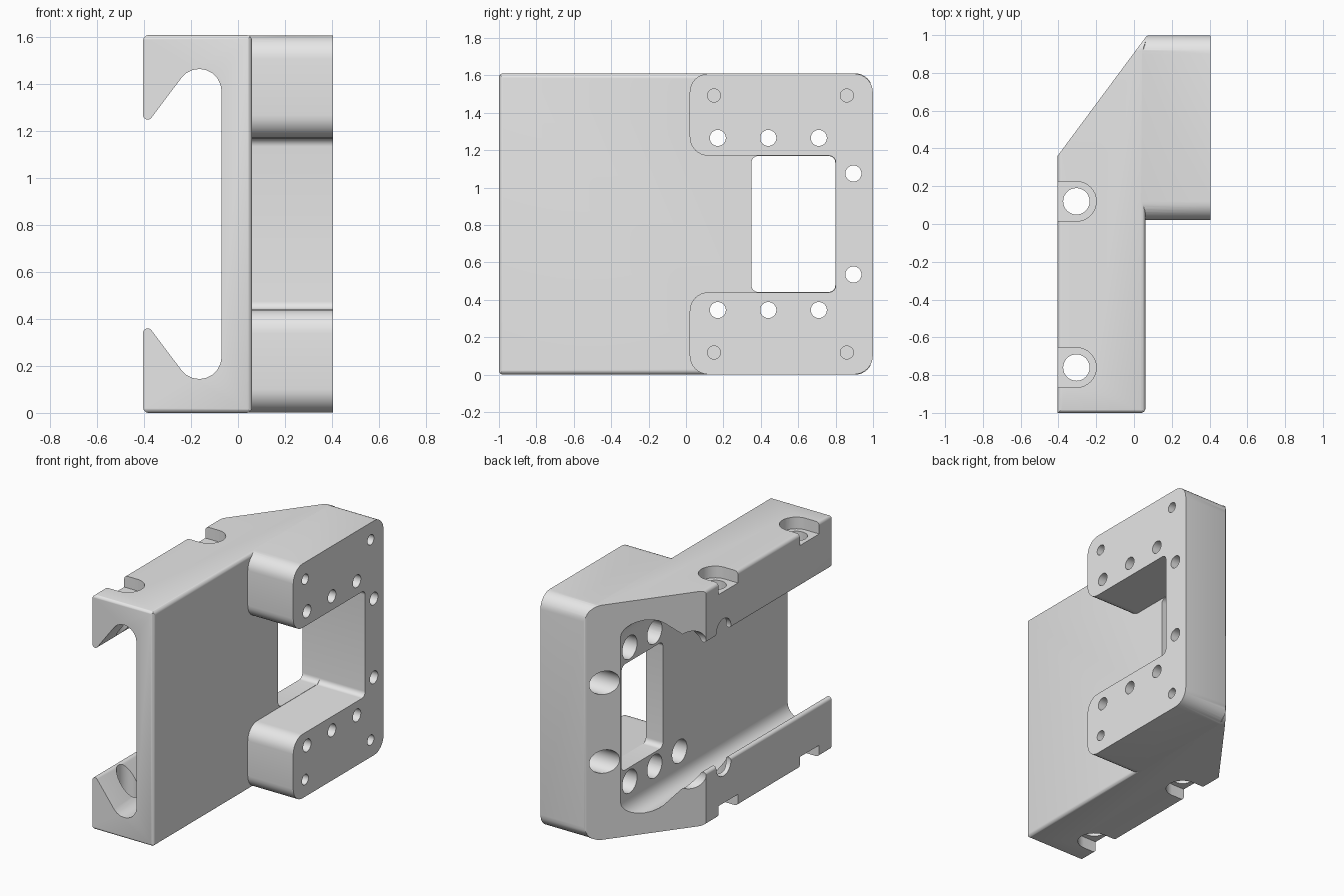
import bpy, bmesh, math
from mathutils import Vector

cube = bpy.data.objects.get("Cube")
if cube:
    bpy.data.objects.remove(cube, do_unlink=True)

H = 1.61            # overall height
MID = H / 2


def rounded(points, steps=8):
    """Fillet each (a, b, radius) corner of a closed outline."""
    out = []
    for i, (a, b, r) in enumerate(points):
        p = Vector((a, b))
        if not r:
            out.append(p)
            continue
        u = (Vector(points[i - 1][:2]) - p).normalized()
        v = (Vector(points[(i + 1) % len(points)][:2]) - p).normalized()
        half = u.angle(v) / 2
        centre = p + (u + v).normalized() * r / math.sin(half)
        reach = r / math.tan(half)
        start = (p + u * reach - centre).normalized()
        end = (p + v * reach - centre).normalized()
        out += [centre + start.slerp(end, k / steps).normalized() * r for k in range(steps + 1)]
    return out


def prism(name, outline, axis, lo, hi):
    """Extrude a 2D outline along an axis between lo and hi."""
    place = {"x": lambda a, b, h: (h, a, b),
             "y": lambda a, b, h: (a, h, b),
             "z": lambda a, b, h: (a, b, h)}[axis]
    bm = bmesh.new()
    face = bm.faces.new([bm.verts.new(place(a, b, lo)) for a, b in outline])
    new = bmesh.ops.extrude_face_region(bm, geom=[face])["geom"]
    shift = Vector(place(0, 0, hi - lo))
    bmesh.ops.translate(bm, vec=shift, verts=[g for g in new if isinstance(g, bmesh.types.BMVert)])
    bmesh.ops.recalc_face_normals(bm, faces=bm.faces)
    mesh = bpy.data.meshes.new(name)
    bm.to_mesh(mesh)
    bm.free()
    obj = bpy.data.objects.new(name, mesh)
    bpy.context.collection.objects.link(obj)
    return obj


def circle(a, b, r, n=32):
    return [(a + r * math.cos(math.tau * k / n), b + r * math.sin(math.tau * k / n)) for k in range(n)]


def combine(target, tool, operation):
    mod = target.modifiers.new(operation, "BOOLEAN")
    mod.operation, mod.solver, mod.object = operation, "EXACT", tool
    bpy.context.view_layer.objects.active = target
    bpy.ops.object.modifier_apply(modifier=mod.name)
    bpy.data.objects.remove(tool, do_unlink=True)


# Channel section with hooked lips
upper = [(0.06, H, 0.025), (-0.405, H, 0.025), (-0.405, 1.21, 0.02), (-0.07, 1.655, 0.095)]
lower = [(x, H - z, r) for x, z, r in reversed(upper)]
bracket = prism("bracket", rounded(upper + lower), "y", -1.2, 1.2)

# C-shaped mounting flange
half_c = [(0.8, 1.17, 0.035), (0.02, 1.17, 0.1), (0.02, H - 0.001, 0.1), (0.999, H - 0.001, 0.1)]
flange = half_c + [(y, H - z, r) for y, z, r in reversed(half_c)]
combine(bracket, prism("flange", rounded(flange), "x", 0, 0.405), "UNION")

# Trim to the plan outline with its slanted rear, then to the side outline
plan = [(-0.6, -1, 0), (0.061, -1, 0.025), (0.061, -0.1, 0), (0.6, -0.1, 0),
        (0.6, 1, 0), (0.07, 1, 0.03), (-0.6, 0.097, 0)]
combine(bracket, prism("plan_trim", rounded(plan), "z", -0.5, 2), "INTERSECT")
side = [(-1.001, -0.001, 0.025), (1.001, -0.001, 0.1), (1.001, H + 0.001, 0.1), (-1.001, H + 0.001, 0.025)]
combine(bracket, prism("side_trim", rounded(side), "x", -1, 1), "INTERSECT")

# Window through the channel floor
window = [(0.35, 0.442, 0.035), (0.798, 0.442, 0.035), (0.798, 1.168, 0.035), (0.35, 1.168, 0.035)]
combine(bracket, prism("window", rounded(window), "x", -1, 0.2), "DIFFERENCE")

# Counterbored through holes and blind pin holes in the flange
for sign in (1, -1):
    for y, dz in ((0.17, 0.46), (0.44, 0.46), (0.71, 0.46), (0.895, 0.27)):
        z = MID + sign * dz
        combine(bracket, prism("bolt_hole", circle(y, z, 0.043), "x", -1, 1), "DIFFERENCE")
        combine(bracket, prism("counterbore", circle(y, z, 0.08), "x", -1, 0.25), "DIFFERENCE")
    for y in (0.15, 0.86):
        combine(bracket, prism("pin_hole", circle(y, MID + sign * 0.687, 0.035), "x", 0.2, 1), "DIFFERENCE")

# Vertical clamp holes with open slots on top and bottom
for y in (0.12, -0.76):
    combine(bracket, prism("clamp_hole", circle(-0.305, y, 0.07), "z", -1, 3), "DIFFERENCE")
    slot = rounded([(-0.5, y - 0.105, 0), (-0.2, y - 0.105, 0.104),
                    (-0.2, y + 0.105, 0.104), (-0.5, y + 0.105, 0)])
    for lo, hi in ((H - 0.08, 2), (-1, 0.08)):
        combine(bracket, prism("slot", slot, "z", lo, hi), "DIFFERENCE")

# Plain grey finish
grey = bpy.data.materials.new("light_grey")
grey.use_nodes = True
colour = (0.8, 0.8, 0.8, 1)
grey.diffuse_color = colour
grey.node_tree.nodes["Principled BSDF"].inputs["Base Color"].default_value = colour
bracket.data.materials.clear()
bracket.data.materials.append(grey)

bpy.ops.object.select_all(action="DESELECT")
bracket.select_set(True)
bpy.context.view_layer.objects.active = bracket
bpy.ops.object.shade_smooth_by_angle(angle=math.radians(30))
